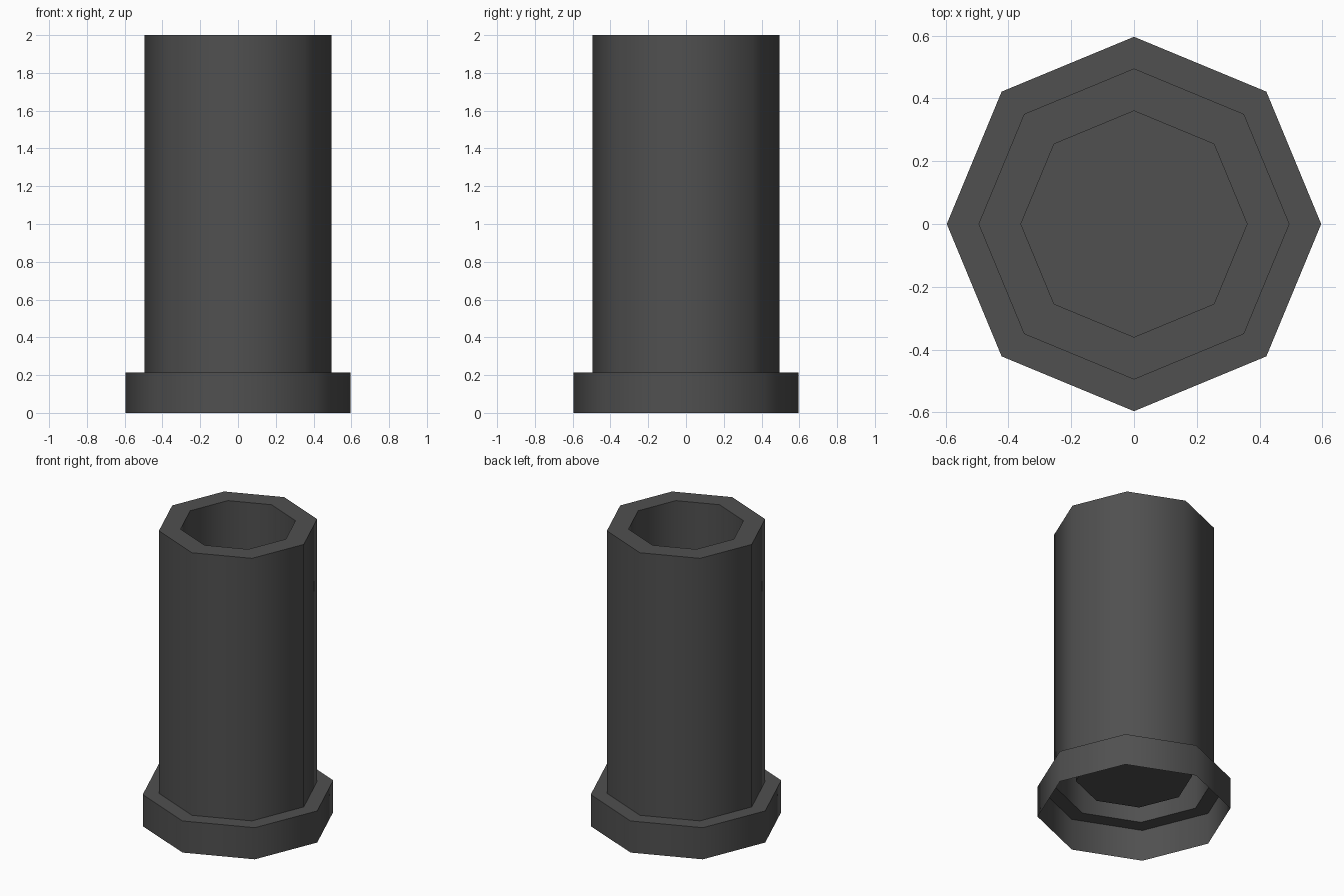
import bpy, bmesh, math

if "Cube" in bpy.data.objects:
    bpy.data.objects.remove(bpy.data.objects["Cube"])

SIDES = 8

# one flat colour
mat = bpy.data.materials.new("dark grey")
mat.diffuse_color = (0.08, 0.08, 0.08, 1.0)
mat.use_nodes = True
mat.node_tree.nodes["Principled BSDF"].inputs["Base Color"].default_value = mat.diffuse_color

# continuous shell: flange skirt, ledge, outer wall, top rim, inner wall
PROFILE = [(0.596, 0.0), (0.596, 0.215), (0.495, 0.215),
           (0.495, 2.0), (0.36, 2.0), (0.36, 0.243)]

bm = bmesh.new()
rings = []
for r, z in PROFILE:
    rings.append([bm.verts.new((r * math.cos(2 * math.pi * i / SIDES),
                                r * math.sin(2 * math.pi * i / SIDES), z))
                  for i in range(SIDES)])
for a, b in zip(rings, rings[1:]):
    for i in range(SIDES):
        j = (i + 1) % SIDES
        bm.faces.new((a[i], a[j], b[j], b[i]))

# floor closing the bore, underside of the flange stays open
bm.faces.new(rings[-1])

me = bpy.data.meshes.new("flanged_pipe")
bm.to_mesh(me)
bm.free()
me.materials.append(mat)
pipe = bpy.data.objects.new("flanged_pipe", me)
bpy.context.collection.objects.link(pipe)

# smooth around the walls, sharp at the rims
bpy.context.view_layer.objects.active = pipe
pipe.select_set(True)
bpy.ops.object.shade_smooth_by_angle(angle=math.radians(60))
